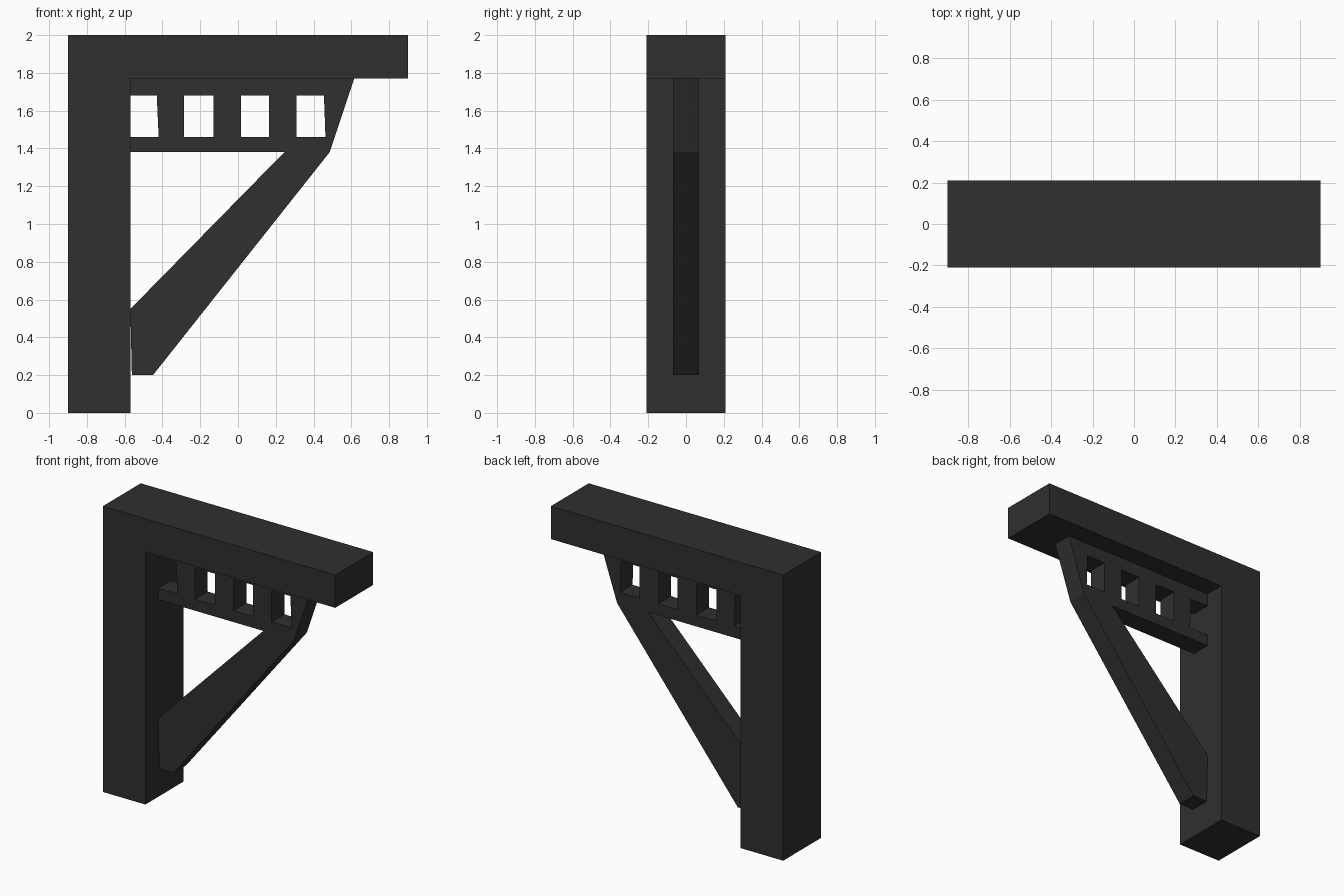
import bpy, math
from mathutils import Matrix

if "Cube" in bpy.data.objects:
    bpy.data.objects.remove(bpy.data.objects["Cube"])

mat = bpy.data.materials.new("charcoal")
mat.diffuse_color = (0.029, 0.029, 0.029, 1)
mat.use_nodes = True
mat.node_tree.nodes["Principled BSDF"].inputs["Base Color"].default_value = mat.diffuse_color


def slab(name, loops, half_depth):
    """Flat x/z profile (first loop outline, others holes) thickened along y."""
    cu = bpy.data.curves.new(name + "_profile", 'CURVE')
    cu.dimensions = '2D'
    cu.fill_mode = 'BOTH'
    cu.extrude = half_depth
    for pts in loops:
        sp = cu.splines.new('POLY')
        sp.points.add(len(pts) - 1)
        for p, (x, z) in zip(sp.points, pts):
            p.co = (x, z, 0, 1)
        sp.use_cyclic_u = True
    tmp = bpy.data.objects.new(name + "_tmp", cu)
    bpy.context.collection.objects.link(tmp)
    dg = bpy.context.evaluated_depsgraph_get()
    me = bpy.data.meshes.new_from_object(tmp.evaluated_get(dg))
    bpy.data.objects.remove(tmp)
    me.transform(Matrix.Rotation(math.pi / 2, 4, 'X'))
    me.shade_flat()
    me.materials.clear()
    me.materials.append(mat)
    ob = bpy.data.objects.new(name, me)
    bpy.context.collection.objects.link(ob)
    return ob


# Upright post and overhanging beam
slab("post_and_beam", [[(-0.9, 0), (-0.57, 0), (-0.57, 1.77), (0.9, 1.77),
                        (0.9, 2), (-0.9, 2)]], 0.21)

# Thin bracket: slotted rail (first slot open to the post) and diagonal brace
outline = [(-0.57, 1.77), (-0.57, 1.68), (-0.43, 1.68), (-0.42, 1.46),
           (-0.57, 1.46), (-0.57, 1.38), (0.245, 1.38), (-0.57, 0.55),
           (-0.562, 0.2), (-0.45, 0.2), (0.485, 1.38), (0.615, 1.77)]
slots = [[(a, 1.46), (b, 1.46), (c, 1.68), (a, 1.68)]
         for a, b, c in ((-0.285, -0.13, -0.13), (0.015, 0.165, 0.165),
                         (0.31, 0.463, 0.455))]
slab("bracket", [outline] + slots, 0.07)
